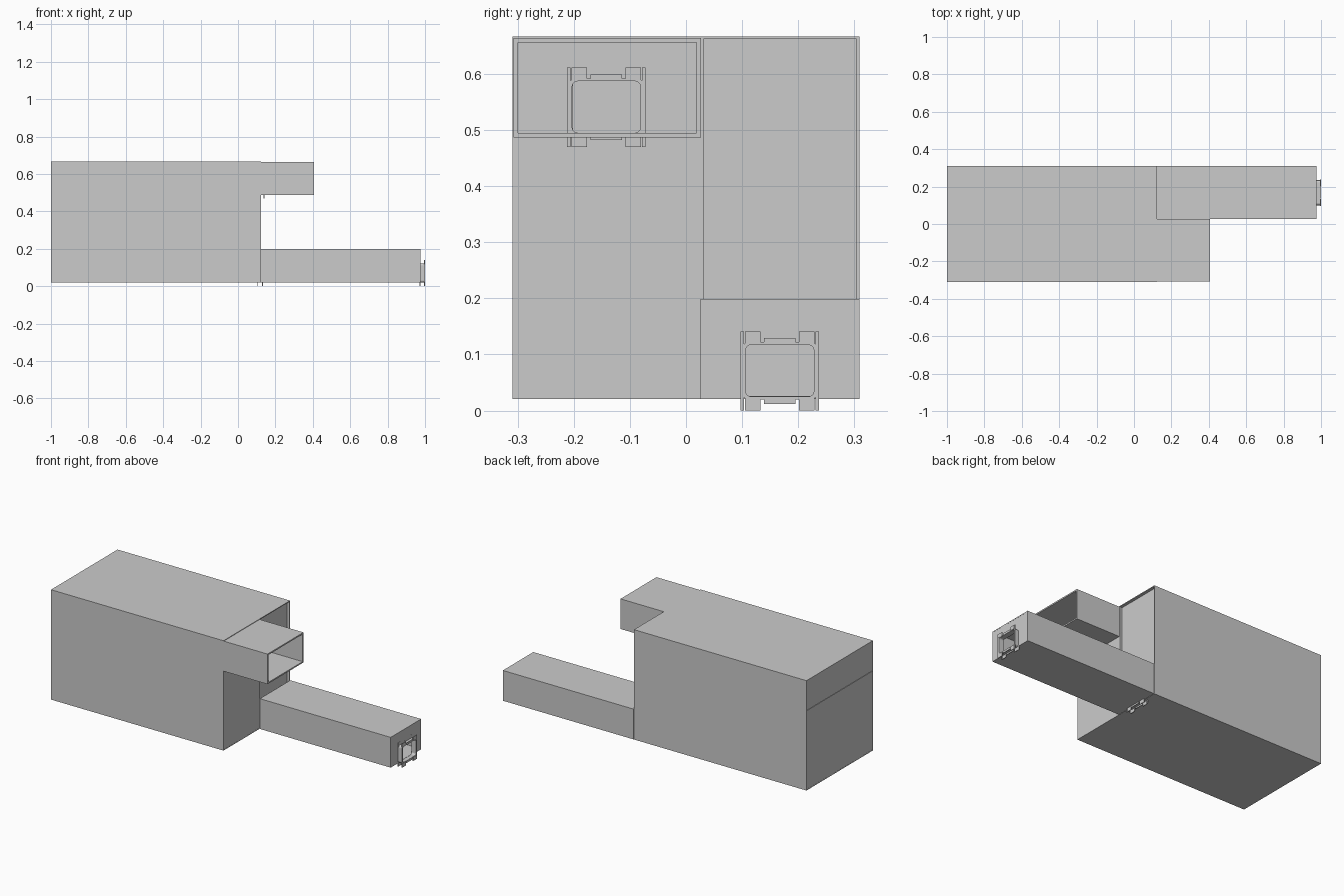
import bpy, bmesh, math

if "Cube" in bpy.data.objects:
    bpy.data.objects.remove(bpy.data.objects["Cube"])


def finish(name, bm):
    bmesh.ops.remove_doubles(bm, verts=bm.verts, dist=1e-6)
    bmesh.ops.recalc_face_normals(bm, faces=bm.faces)
    me = bpy.data.meshes.new(name)
    bm.to_mesh(me)
    bm.free()
    ob = bpy.data.objects.new(name, me)
    bpy.context.collection.objects.link(ob)
    return ob


def box(name, x0, x1, y0, y1, z0, z1):
    bm = bmesh.new()
    bmesh.ops.create_cube(bm, size=1)
    for v in bm.verts:
        v.co = ((x0 + x1) / 2 + v.co.x * (x1 - x0),
                (y0 + y1) / 2 + v.co.y * (y1 - y0),
                (z0 + z1) / 2 + v.co.z * (z1 - z0))
    return finish(name, bm)


def outline(rect, r, seg=5):
    y0, y1, z0, z1 = rect
    pts = []
    corners = [(y1 - r, z1 - r), (y0 + r, z1 - r), (y0 + r, z0 + r), (y1 - r, z0 + r)]
    for k, (cy, cz) in enumerate(corners):
        for i in range(seg + 1):
            a = math.pi / 2 * (k + i / seg)
            pts.append((cy + r * math.cos(a), cz + r * math.sin(a)))
    return pts


def ring(name, x0, x1, outer, inner, r_out=0, r_in=0):
    """Rectangular tube along x, optionally with rounded corners."""
    bm = bmesh.new()
    if not (r_out or r_in):
        seg = 1
    else:
        seg = 5
    o, i = outline(outer, r_out, seg), outline(inner, r_in, seg)
    loops = [[bm.verts.new((x, y, z)) for y, z in pts]
             for x, pts in ((x0, o), (x1, o), (x1, i), (x0, i))]
    n = len(o)
    # collapsed sharp corners are merged away in finish()
    for a in range(4):
        la, lb = loops[a], loops[(a + 1) % 4]
        for k in range(n):
            bm.faces.new((la[k], la[(k + 1) % n], lb[(k + 1) % n], lb[k]))
    bmesh.ops.remove_doubles(bm, verts=bm.verts, dist=1e-6)
    return finish(name, bm)


def shell(name, x0, x1, rect, t):
    y0, y1, z0, z1 = rect
    return ring(name, x0, x1, rect, (y0 + t, y1 - t, z0 + t, z1 - t))


def door_hole(cy, zb):
    return (cy - 0.061, cy + 0.061, zb + 0.025, zb + 0.117)


def door(name, cx, cy, zb):
    """Hatch frame: rounded sleeve, two thin edge frames, corner clamps, latches."""
    hole = door_hole(cy, zb)
    ring(name + "_sleeve", cx - 0.013, cx + 0.013,
         (cy - 0.067, cy + 0.067, zb + 0.020, zb + 0.122), hole, 0.012, 0.010)
    for s in (-1, 1):
        x = cx + s * 0.0125
        # thin side rails and clamps of each edge frame
        for t in (-1, 1):
            ys = sorted((cy + t * 0.064, cy + t * 0.070))
            box(name + "_rail", x - 0.0022, x + 0.0022, *ys, zb, zb + 0.141)
            yc = cy + t * 0.048
            for z0 in (zb, zb + 0.119):
                box(name + "_clamp", x - 0.0022, x + 0.0022, yc - 0.014, yc + 0.014, z0, z0 + 0.022)
        for z0 in (zb + 0.012, zb + 0.117):
            box(name + "_latch", x - 0.002, x + 0.002, cy - 0.028, cy + 0.028, z0, z0 + 0.012)


# main hall: outer shell, rear panels, partitions
shell("main_shell", -1.0, 0.122, (-0.309, 0.309, 0.021, 0.667), 0.005)
box("rear_lower_panel", -0.9995, -0.992, -0.304, 0.304, 0.026, 0.489)
box("rear_upper_panel", -0.9995, -0.992, -0.304, 0.304, 0.491, 0.662)
box("dividing_wall", -0.992, 0.1215, 0.026, 0.031, 0.026, 0.662)
box("upper_floor", -0.992, 0.1215, -0.304, 0.026, 0.485, 0.491)

# front walls of the hall
box("front_left_wall", 0.113, 0.1215, -0.304, 0.026, 0.026, 0.485)
ring("front_right_wall", 0.098, 0.106, (0.031, 0.304, 0.026, 0.662), door_hole(0.167, 0.0))
ring("upper_door_wall", 0.113, 0.1215, (-0.304, 0.026, 0.491, 0.662),
     (-0.201, -0.079, 0.4945, 0.587))

# upper open-ended duct
shell("upper_duct", 0.118, 0.407, (-0.307, 0.027, 0.487, 0.664), 0.008)

# lower tunnel with end wall
shell("lower_tunnel", 0.124, 0.975, (0.026, 0.309, 0.021, 0.199), 0.005)
ring("tunnel_end_wall", 0.968, 0.9745, (0.031, 0.304, 0.026, 0.194), door_hole(0.167, 0.0))

# hatch frames
door("end_hatch", 0.9853, 0.167, 0.0)
door("tunnel_hatch", 0.118, 0.167, 0.0)
door("upper_hatch", 0.126, -0.142, 0.470)
